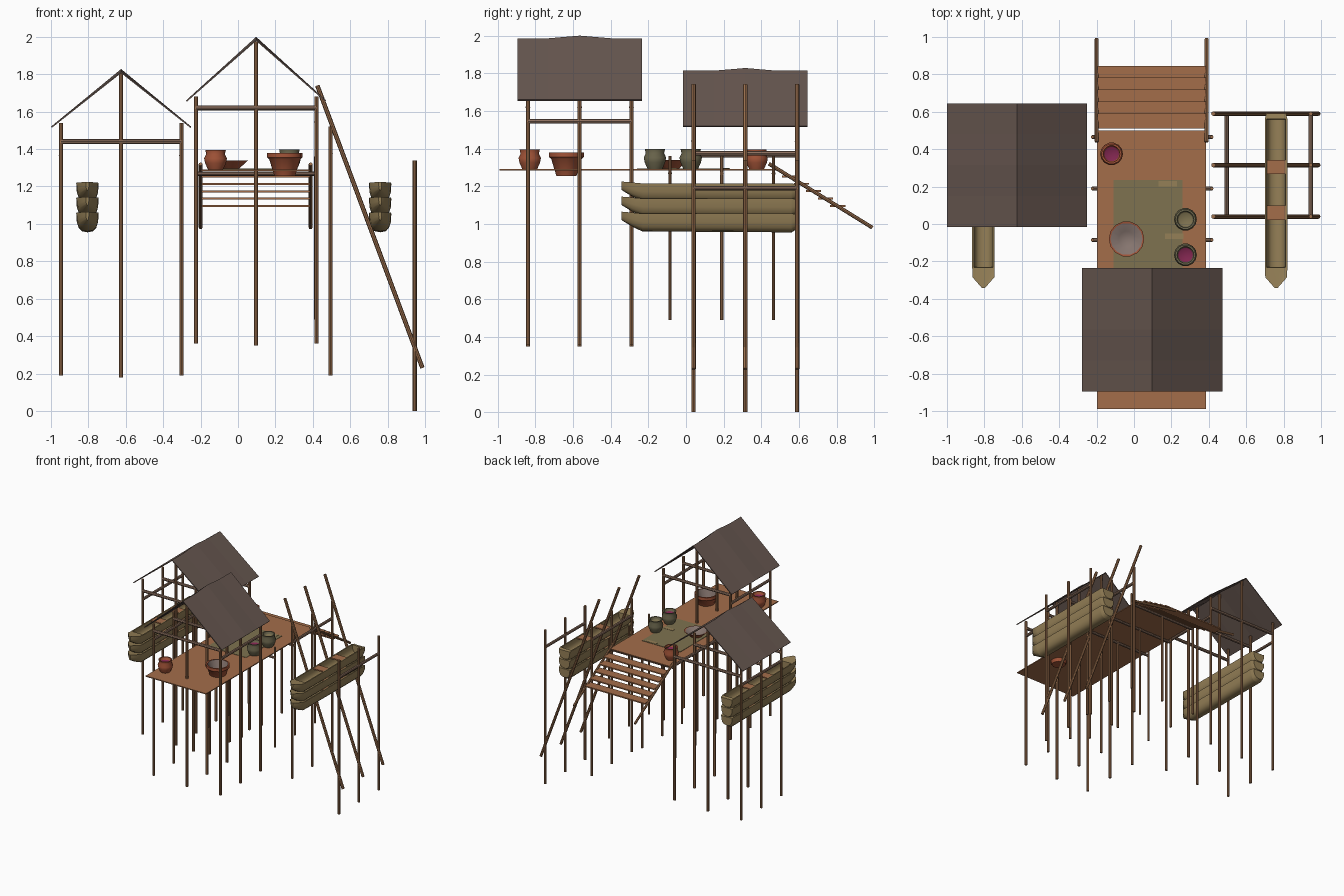
import bpy, bmesh, math
from mathutils import Vector

if "Cube" in bpy.data.objects:
    bpy.data.objects.remove(bpy.data.objects["Cube"])


def mat(name, r, g, b):
    m = bpy.data.materials.new(name)
    m.diffuse_color = (r, g, b, 1)
    m.use_nodes = True
    m.node_tree.nodes["Principled BSDF"].inputs["Base Color"].default_value = m.diffuse_color
    return m


WOOD = mat("brown wood", 0.33, 0.16, 0.075)
DECK = mat("orange plank", 0.37, 0.155, 0.068)
BEAM = mat("grey wood", 0.27, 0.165, 0.115)
ROOF = mat("dark roof", 0.135, 0.095, 0.08)
TAN = mat("tan hull", 0.30, 0.215, 0.095)
MAT = mat("olive mat", 0.21, 0.17, 0.08)
CLAY = mat("red clay", 0.37, 0.09, 0.04)
GREEN = mat("olive clay", 0.15, 0.135, 0.075)
BERRY = mat("magenta filling", 0.22, 0.02, 0.08)
GREY = mat("grey inside", 0.24, 0.18, 0.16)


def finish(name, bm, mats, smooth=False):
    bmesh.ops.recalc_face_normals(bm, faces=bm.faces)
    me = bpy.data.meshes.new(name)
    bm.to_mesh(me)
    bm.free()
    for m in mats:
        me.materials.append(m)
    ob = bpy.data.objects.new(name, me)
    bpy.context.collection.objects.link(ob)
    if smooth:
        bpy.context.view_layer.objects.active = ob
        ob.select_set(True)
        bpy.ops.object.shade_smooth_by_angle(angle=math.radians(40))
        ob.select_set(False)
    return ob


def pole(name, a, b, r=0.011, m=WOOD):
    a, b = Vector(a), Vector(b)
    bm = bmesh.new()
    bmesh.ops.create_cone(bm, cap_ends=True, segments=8, radius1=r, radius2=r,
                          depth=(b - a).length)
    rot = (b - a).to_track_quat('Z', 'Y').to_matrix().to_4x4()
    bmesh.ops.transform(bm, matrix=rot, verts=bm.verts)
    bmesh.ops.translate(bm, vec=(a + b) / 2, verts=bm.verts)
    return finish(name, bm, [m], True)


def box(name, lo, hi, m):
    bm = bmesh.new()
    bmesh.ops.create_cube(bm, size=1)
    for v in bm.verts:
        v.co = [(l + h) / 2 + c * (h - l) for l, h, c in zip(lo, hi, v.co)]
    return finish(name, bm, [m])


def hut(cx, ys, base, eave, ridge, tie):
    """Posts, beams and a gabled roof with a slightly raised middle."""
    for y in ys:
        for x in (cx - 0.322, cx + 0.322):
            pole("hut_post", (x, y, base), (x, y, eave + 0.02))
        pole("hut_ridge_post", (cx, y, base - 0.01), (cx, y, ridge - 0.025))
        pole("hut_tie_beam", (cx - 0.322, y, tie), (cx + 0.322, y, tie), 0.013, BEAM)
    for x in (cx - 0.322, cx + 0.322):
        pole("hut_side_beam", (x, ys[0], tie - 0.075), (x, ys[2], tie - 0.075), 0.012, BEAM)
    bm = bmesh.new()
    mid = ys[1]
    rows = []
    for dy, lift in ((-0.33, 0), (-0.165, 0), (0, 0.014), (0.165, 0), (0.33, 0)):
        rows.append([bm.verts.new((cx + x, mid + dy, z)) for x, z in
                     ((-0.375, eave), (0, ridge - 0.014 + lift), (0.375, eave))])
    for p, q in zip(rows, rows[1:]):
        for i in range(2):
            bm.faces.new((p[i], p[i + 1], q[i + 1], q[i]))
    ob = finish("hut_roof", bm, [ROOF])
    sol = ob.modifiers.new("thickness", 'SOLIDIFY')
    sol.thickness = 0.008
    sol.offset = -1 if ob.data.polygons[0].normal.z > 0 else 1


# Two huts
ROW = (0.04, 0.315, 0.59)
hut(-0.625, ROW, 0.19, 1.52, 1.828, 1.44)
hut(0.097, (-0.84, -0.565, -0.29), 0.36, 1.66, 2.0, 1.62)

# Leaning rack on the right
for y in ROW:
    pole("rack_inner_post", (0.495, y, 0.19), (0.495, y, 1.52))
    pole("rack_outer_post", (0.945, y, 0), (0.945, y, 1.34))
    pole("rack_leaning_pole", (0.424, y, 1.74), (0.986, y, 0.23), 0.012)
pole("rack_inner_beam", (0.495, ROW[0], 1.375), (0.495, ROW[2], 1.375), 0.012, BEAM)
pole("rack_outer_beam", (0.945, ROW[0], 1.19), (0.945, ROW[2], 1.19), 0.012, BEAM)

# Deck, its stilts and cross beams
box("deck", (-0.197, -0.99, 1.284), (0.385, 0.5, 1.292), DECK)
for y in (-0.085, 0.19, 0.465):
    for x, top in ((-0.222, 1.36), (0.097, 1.28), (0.416, 1.36)):
        pole("deck_stilt", (x, y, 0.49), (x, y, top), 0.009)
    pole("deck_beam", (-0.225, y, 1.268), (0.42, y, 1.268), 0.011, BEAM)

# Stair ramp
for x in (-0.2, 0.388):
    pole("ramp_rail", (x, 0.44, 1.32), (x, 0.99, 0.98), 0.01)
for i in range(5):
    y, z = 0.51 + i * 0.064, 1.252 - i * 0.039
    box("ramp_step", (-0.195, y, z - 0.005), (0.384, y + 0.08, z + 0.005), DECK)

# Floor mat with worn patches
box("floor_mat", (-0.11, -0.26, 1.292), (0.26, 0.235, 1.295), MAT)
for x, y in ((0.18, 0.215), (0.215, -0.065)):
    box("mat_worn_patch", (x - 0.05, y - 0.015, 1.295), (x + 0.05, y + 0.015, 1.297), TAN)


def pot(name, x, y, z, prof, m, inner, fill_from):
    """Lathe a profile; faces from profile step fill_from use the inner colour."""
    bm = bmesh.new()
    n = 14
    rings = [[bm.verts.new((x + r * math.cos(2 * math.pi * k / n),
                            y + r * math.sin(2 * math.pi * k / n), z + h))
              for k in range(n)] for r, h in prof]
    for j in range(len(rings) - 1):
        for k in range(n):
            f = bm.faces.new((rings[j][k], rings[j][(k + 1) % n],
                              rings[j + 1][(k + 1) % n], rings[j + 1][k]))
            f.material_index = int(j >= fill_from)
    bm.faces.new(rings[0])
    bm.faces.new(rings[-1]).material_index = 1
    finish(name, bm, [m, inner], True)


JAR = [(0.04, 0), (0.056, 0.035), (0.061, 0.06), (0.05, 0.083), (0.055, 0.105),
       (0.045, 0.105), (0.04, 0.083), (0.036, 0.08)]
CONE = [(0.055, -0.035), (0.083, 0.055), (0.095, 0.065), (0.095, 0.09),
        (0.083, 0.09), (0.05, -0.01)]
DISH = [(0.045, 0), (0.095, 0.045), (0.086, 0.045), (0.042, 0.01)]
pot("clay_jar_back", -0.12, 0.375, 1.29, JAR, CLAY, BERRY, 6)
pot("clay_jar_front", -0.12, -0.83, 1.29, JAR, CLAY, BERRY, 6)
pot("olive_jar_empty", 0.275, 0.025, 1.292, JAR, GREEN, MAT, 6)
pot("olive_jar_full", 0.275, -0.165, 1.292, JAR, GREEN, BERRY, 6)
pot("tapered_pot", 0.25, -0.635, 1.29, CONE, CLAY, GREY, 4)
pot("wide_dish", -0.04, -0.08, 1.295, DISH, CLAY, GREY, 2)


def canoe(x, top):
    """Trough hull: pointed solid bow at the front, blunt stern."""
    # y, half width, rim height, hull depth, hollow depth
    stations = [(-0.342, 0.008, 0.01, 0.045, 0.002), (-0.285, 0.058, 0.005, 0.075, 0.002),
                (-0.232, 0.06, 0.0, 0.095, 0.002), (-0.23, 0.06, 0.0, 0.095, 0.07),
                (0.56, 0.06, 0.0, 0.1, 0.07), (0.562, 0.06, 0.0, 0.1, 0.002),
                (0.59, 0.053, -0.005, 0.075, 0.002)]
    bm = bmesh.new()
    n = 9
    rings = []
    for y, w, rim, deep, hollow in stations:
        pts = []
        for s, d, order in ((1, deep, range(n)), (0.84, hollow, reversed(range(n)))):
            for k in order:
                a = math.pi * k / (n - 1)
                c, si = math.cos(a), math.sin(a)
                pts.append((x + s * w * math.copysign(abs(c) ** 0.7, c), y,
                            top + rim - d * max(si, 0) ** 0.8))
        rings.append([bm.verts.new(p) for p in pts])
    m = 2 * n
    for p, q in zip(rings, rings[1:]):
        for k in range(m):
            bm.faces.new((p[k], p[(k + 1) % m], q[(k + 1) % m], q[k]))
    bm.faces.new(rings[0])
    bm.faces.new(rings[-1])
    finish("canoe", bm, [TAN], True)
    for y in (0.06, 0.305):
        box("canoe_seat", (x - 0.053, y - 0.038, top - 0.012),
            (x + 0.053, y + 0.038, top - 0.002), DECK)


# Stacked canoes on both sides
for x in (-0.805, 0.76):
    for i in range(3):
        canoe(x, 1.215 - 0.08 * i)
